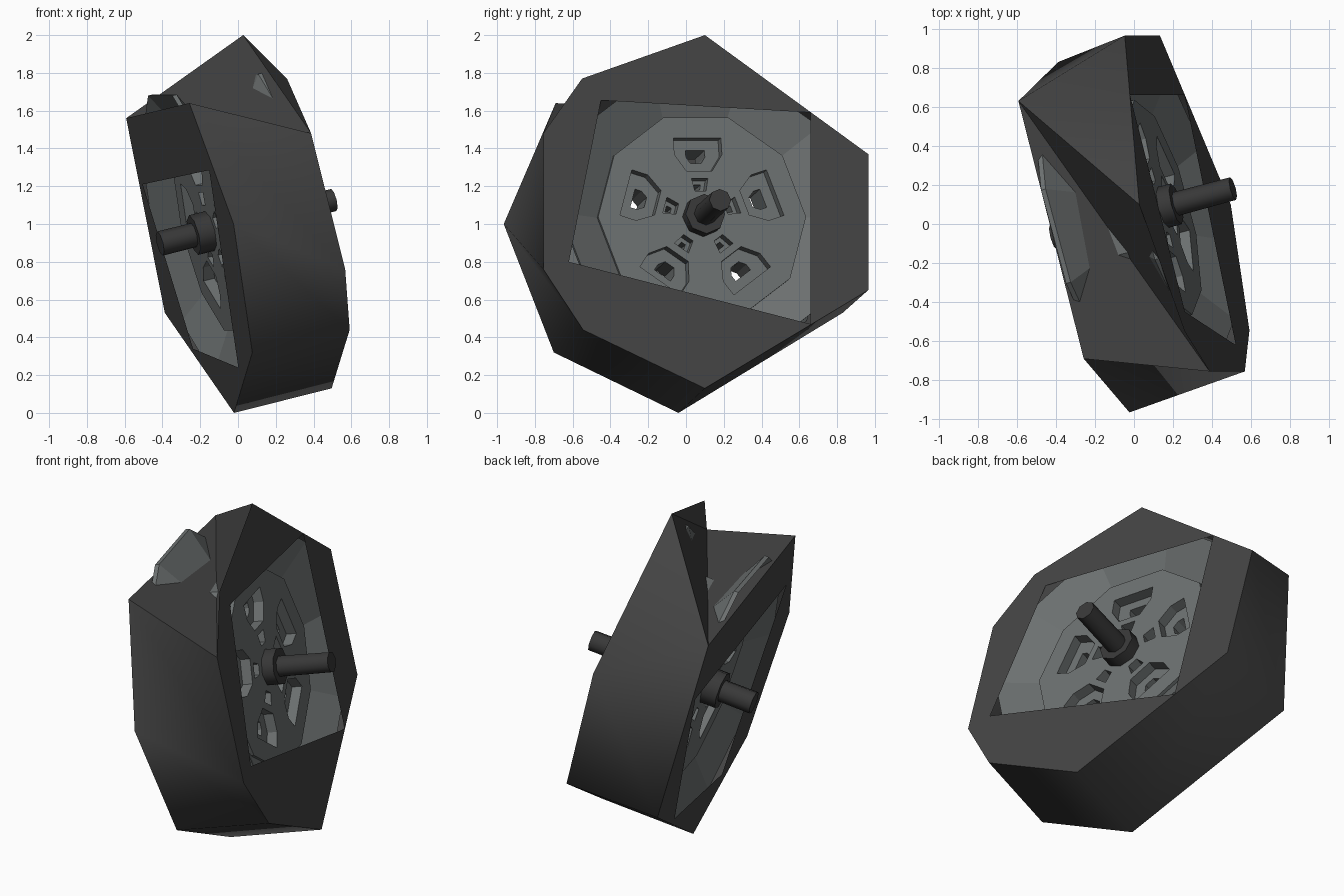
import bpy, bmesh, math
from mathutils import Vector, Matrix

cube = bpy.data.objects.get("Cube")
if cube:
    bpy.data.objects.remove(cube, do_unlink=True)

# Wheel frame: local x runs along the tilted axle
AXIS = Vector((.938, .252, .235)).normalized()
CENTRE = Vector((0, .045, 1))
UP = (Vector((0, 0, 1)) - AXIS * AXIS.z).normalized()
SIDE = UP.cross(AXIS)
FRAME = Matrix.Translation(CENTRE) @ Matrix((AXIS, SIDE, UP)).transposed().to_4x4()


def material(name, colour):
    m = bpy.data.materials.new(name)
    m.use_nodes = True
    m.diffuse_color = (*colour, 1)
    m.node_tree.nodes["Principled BSDF"].inputs["Base Color"].default_value = (*colour, 1)
    return m


RUBBER = material("dark rubber", (.057, .057, .057))
METAL = material("grey metal", (.15, .163, .163))
STEEL = material("dark steel", (.04, .04, .04))


def make(name, bm, mat, smooth=None):
    me = bpy.data.meshes.new(name)
    bm.to_mesh(me)
    bm.free()
    me.materials.append(mat)
    ob = bpy.data.objects.new(name, me)
    bpy.context.collection.objects.link(ob)
    if smooth:
        me.shade_smooth()
        me.set_sharp_from_angle(angle=math.radians(smooth))
    return ob


def on_plane(points, offset):
    """Places (y, z) points on the plane square to the axle."""
    return [Vector(((offset - AXIS.y * y - AXIS.z * z) / AXIS.x, y, z)) for y, z in points]


def sidewall(name, outer, hole, direction):
    bm = bmesh.new()
    for ring in (outer, hole):
        vs = [bm.verts.new(p) for p in ring]
        for i, v in enumerate(vs):
            bm.edges.new((v, vs[i - 1]))
    bmesh.ops.triangle_fill(bm, edges=bm.edges[:], use_beauty=True)
    bmesh.ops.dissolve_limit(bm, angle_limit=.01, verts=bm.verts[:], edges=bm.edges[:])
    for f in bm.faces:
        f.normal_update()
        if f.normal.dot(direction) < 0:
            f.normal_flip()
    return make(name, bm, RUBBER)


# Tyre outlines: P is the +x side, Q the -x side
P = on_plane([(.10, 2), (.965, 1.37), (.965, .65), (.10, .13), (-.545, .44),
              (-.755, .76), (-.755, 1.48), (-.55, 1.77)], .521)
Q = on_plane([(.63, 1.56), (.83, .53), (-.04, 0), (-.7, .32), (-.965, 1), (-.69, 1.64)], -.03)
P_HOLE = on_plane([(-.45, 1.655), (.66, 1.59), (.66, .47), (-.62, .80)], .521)
Q_HOLE = on_plane([(.63, 1.21), (-.75, 1.285), (-.35, .24), (.45, .34)], -.03)
sidewall("left_tyre_sidewall", P, P_HOLE, AXIS)
sidewall("right_tyre_sidewall", Q, Q_HOLE, -AXIS)

# Tread strip joining both outlines, with a folded-in valley at the top
bm = bmesh.new()
pv = [bm.verts.new(p) for p in P[:7]]
qv = [bm.verts.new(q) for q in Q]
strip = [(pv[0], pv[1], qv[0]), (pv[6], pv[0], qv[0]), (pv[6], qv[0], qv[5])]
for i in range(5):
    a, b, c, d = pv[i + 1], pv[i + 2], qv[i + 1], qv[i]
    strip += [(a, b, d), (b, c, d)] if i == 2 else [(a, b, c), (a, c, d)]
for tri in strip:
    f = bm.faces.new(tri)
    f.normal_update()
    if f.normal.dot(f.calc_center_median() - CENTRE) < 0:
        f.normal_flip()
make("tyre_tread", bm, RUBBER, 70)


def lathe(name, profile, sides, mat):
    """Turns a closed (along axle, radius) profile around the axle."""
    bm = bmesh.new()
    rings = []
    for i in range(sides):
        a = math.tau * (i + .5) / sides
        rings.append([bm.verts.new((t, r * math.sin(a), r * math.cos(a))) for t, r in profile])
    n = len(profile)
    for i in range(sides):
        r0, r1 = rings[i - 1], rings[i]
        for j in range(n):
            k = (j + 1) % n
            bm.faces.new((r0[j], r0[k], r1[k], r1[j]))
    bmesh.ops.recalc_face_normals(bm, faces=bm.faces[:])
    bm.transform(FRAME)
    return make(name, bm, mat)


def cylinder(bm, t0, t1, radius, sides, tip=None):
    m = Matrix.Translation(((t0 + t1) / 2, 0, 0)) @ Matrix.Rotation(math.pi / 2, 4, 'Y')
    bmesh.ops.create_cone(bm, cap_ends=True, segments=sides, radius1=radius,
                          radius2=tip or radius, depth=t1 - t0, matrix=m)


# Rim barrel with flared flanges
half = [(.12, .53), (.255, .80), (.23, .80), (.09, .56)]
mirrored = [(-t, r) for t, r in reversed(half)]
lathe("rim_barrel", half + mirrored, 10, METAL)

# Wheel disc, cut by five large and five small windows
bm = bmesh.new()
cylinder(bm, -.16, .16, .57, 10)
bm.transform(FRAME)
disc = make("wheel_disc", bm, METAL)

LARGE = [(-.07, .25), (.07, .25), (.13, .34), (.13, .43), (-.13, .43), (-.13, .34)]
SMALL = [(-.03, .14), (.03, .14), (.045, .21), (-.045, .21)]


def window_cutter(scale, spans):
    bm = bmesh.new()
    for shape in (LARGE, SMALL):
        mid = sum(r for _, r in shape) / len(shape)
        for k in range(5):
            turn = Matrix.Rotation(math.tau * k / 5, 4, 'X')
            for t0, t1 in spans:
                ends = [[bm.verts.new(turn @ Vector((t, w * scale, mid + (r - mid) * scale)))
                         for w, r in shape] for t in (t0, t1)]
                bm.faces.new(ends[0])
                bm.faces.new(ends[1])
                for i in range(len(shape)):
                    bm.faces.new((ends[0][i - 1], ends[0][i], ends[1][i], ends[1][i - 1]))
    bmesh.ops.recalc_face_normals(bm, faces=bm.faces[:])
    bm.transform(FRAME)
    cutter = make("window_cutter", bm, METAL)
    cutter.hide_render = True
    return cutter


bpy.context.view_layer.objects.active = disc
for scale, spans in ((1, [(.1, .3), (-.3, -.1)]), (.4, [(-.3, .3)])):
    cutter = window_cutter(scale, spans)
    mod = disc.modifiers.new("windows", 'BOOLEAN')
    mod.operation = 'DIFFERENCE'
    mod.solver = 'EXACT'
    mod.object = cutter
    bpy.ops.object.modifier_apply(modifier=mod.name)
    bpy.data.objects.remove(cutter, do_unlink=True)

# Hub collar and axle
bm = bmesh.new()
cylinder(bm, -.25, .23, .108, 8)
bm.transform(FRAME)
make("hub_collar", bm, STEEL, 50)
bm = bmesh.new()
cylinder(bm, -.44, .54, .066, 8, .06)
bm.transform(FRAME)
make("axle", bm, STEEL, 50)
